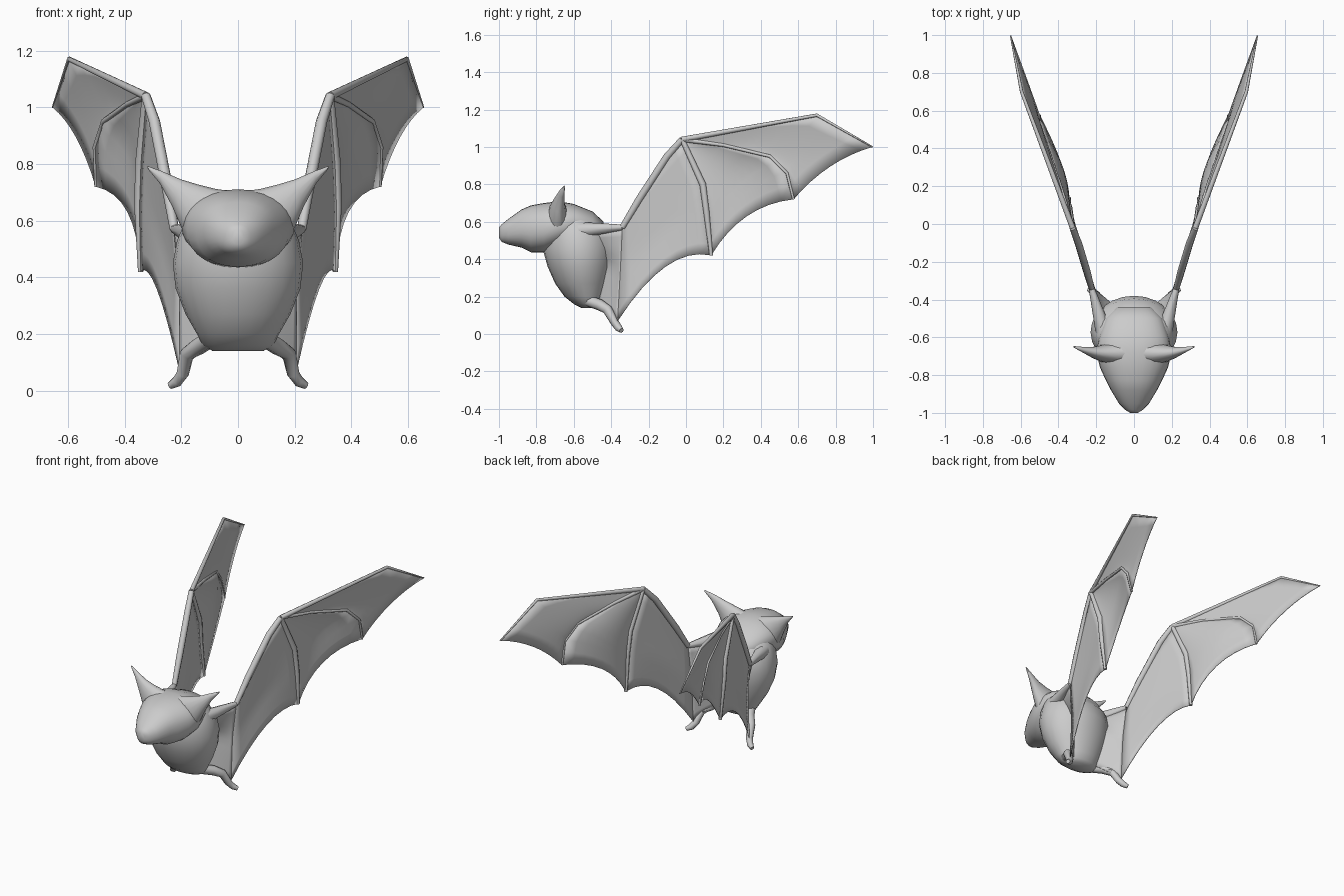
import bpy, bmesh, math
from mathutils import Vector

if "Cube" in bpy.data.objects:
    bpy.data.objects.remove(bpy.data.objects["Cube"])

grey = bpy.data.materials.new("fur_grey")
grey.diffuse_color = (0.6, 0.6, 0.6, 1)
grey.use_nodes = True
grey.node_tree.nodes["Principled BSDF"].inputs["Base Color"].default_value = grey.diffuse_color


def finish(name, bm, mirror=False, thickness=0, angle=50):
    bmesh.ops.remove_doubles(bm, verts=bm.verts, dist=0.0005)
    bmesh.ops.recalc_face_normals(bm, faces=bm.faces)
    mesh = bpy.data.meshes.new(name)
    bm.to_mesh(mesh)
    bm.free()
    mesh.materials.append(grey)
    ob = bpy.data.objects.new(name, mesh)
    bpy.context.collection.objects.link(ob)
    if thickness:
        mod = ob.modifiers.new("thickness", 'SOLIDIFY')
        mod.thickness, mod.offset = thickness, 0
    if mirror:
        mod = ob.modifiers.new("mirror", 'MIRROR')
        mod.use_mirror_merge = False
    bpy.ops.object.select_all(action='DESELECT')
    ob.select_set(True)
    bpy.context.view_layer.objects.active = ob
    bpy.ops.object.shade_smooth_by_angle(angle=math.radians(angle))
    return ob


def loft(name, rings, mirror=False, n=20, power=1.0):
    """Skin rounded rings, each (centre, half axis u, half axis v); power below 1 squares them."""
    def rounded(x):
        return math.copysign(abs(x) ** power, x)
    bm = bmesh.new()
    loops = []
    for c, u, v in rings:
        loops.append([bm.verts.new(Vector(c) + Vector(u) * rounded(math.cos(a)) + Vector(v) * rounded(math.sin(a)))
                      for a in (math.tau * i / n for i in range(n))])
    for a, b in zip(loops, loops[1:]):
        for i in range(n):
            j = (i + 1) % n
            bm.faces.new((a[i], a[j], b[j], b[i]))
    bm.faces.new(loops[0])
    bm.faces.new(loops[-1])
    return finish(name, bm, mirror)


def tube(name, path, radii, n=8):
    """Tapered limb or bone along a path."""
    pts = [Vector(p) for p in path]
    rings = []
    for i, p in enumerate(pts):
        d = (pts[min(i + 1, len(pts) - 1)] - pts[max(i - 1, 0)]).normalized()
        u = d.cross(Vector((1, 0, 0))).normalized()
        rings.append((p, u * radii[i], d.cross(u) * radii[i]))
    return loft(name, rings, True, n)


def sample(path, t):
    """Point at fraction t of a path's length."""
    pts = [Vector(p) for p in path]
    lens = [(b - a).length for a, b in zip(pts, pts[1:])]
    d = t * sum(lens)
    for a, b, l in zip(pts, pts[1:], lens):
        if d <= l + 1e-6:
            return a.lerp(b, d / l)
        d -= l
    return pts[-1]


def membrane(name, a, m, b, rows=10, cols=8):
    """Thin skin stretched between bones a and b, sagging through m."""
    bm = bmesh.new()
    grid = []
    for r in range(rows + 1):
        A, M, B = (sample(p, r / rows) for p in (a, m, b))
        row = []
        for c in range(cols + 1):
            t = c / cols
            row.append(bm.verts.new(A * (2 * t - 1) * (t - 1) + M * 4 * t * (1 - t) + B * t * (2 * t - 1)))
        grid.append(row)
    for p, q in zip(grid, grid[1:]):
        for i in range(cols):
            bm.faces.new((p[i], p[i + 1], q[i + 1], q[i]))
    return finish(name, bm, True, 0.005)


# Body: height, front y, back y, half width
body = [(.14, -.56, -.47, .09), (.16, -.60, -.45, .125), (.20, -.65, -.43, .145),
        (.27, -.70, -.41, .185), (.36, -.74, -.39, .22), (.45, -.765, -.38, .23),
        (.53, -.76, -.395, .215), (.60, -.74, -.45, .185), (.65, -.70, -.52, .13), (.685, -.66, -.60, .05)]
loft("body", [((0, (f + k) / 2, z), (w, 0, 0), (0, (k - f) / 2, 0)) for z, f, k, w in body], n=24)

# Head: y, top z, bottom z, half width
head = [(-1, .57, .515, .02), (-.985, .587, .492, .045), (-.95, .615, .478, .08), (-.88, .665, .462, .122),
        (-.83, .687, .437, .148), (-.76, .70, .435, .18), (-.68, .71, .46, .20), (-.60, .695, .50, .185),
        (-.50, .655, .50, .15), (-.44, .60, .52, .09)]
loft("head", [((0, y, (t + b) / 2), (w, 0, 0), (0, 0, (t - b) / 2)) for y, t, b, w in head], n=28, power=.9)

# Ears: upper edge x z, lower edge x z, y, half depth
ear = [(0, .70, .06, .50, -.68, .07), (.08, .712, .15, .52, -.685, .06), (.14, .727, .2, .575, -.685, .045),
       (.20, .745, .232, .65, -.68, .03), (.27, .775, .275, .73, -.665, .015), (.32, .793, .318, .782, -.65, .004)]
loft("ear", [(((a + c) / 2, y, (b + d) / 2), ((a - c) / 2, 0, (b - d) / 2), (0, r, 0))
             for a, b, c, d, y, r in ear], True, 14)

# Wing bones
wrist = (.325, -.02, 1.04)
elbow = (.225, -.34, .57)
forearm = [elbow, (.25, -.25, .72), (.295, -.10, .95), wrist]
finger_1 = [wrist, (.595, .70, 1.17), (.653, .997, 1.0)]
finger_2 = [wrist, (.39, .2, 1.01), (.475, .45, .95), (.505, .54, .86), (.5, .575, .72)]
finger_3 = [wrist, (.345, .09, .80), (.35, .11, .65), (.343, .135, .42)]
tube("upper_arm", [(.15, -.60, .55), (.18, -.50, .56), elbow], (.05, .035, .015))
tube("forearm", forearm, (.016, .02, .02, .017))
tube("leading_finger", finger_1, (.015, .009, .004))
tube("middle_finger", finger_2, (.013, .01, .009, .008, .007))
tube("rear_finger", finger_3, (.014, .018, .016, .01))

# Wing skin
foot = (.205, -.365, .07)
flank = [elbow, (.205, -.35, .35), foot]
membrane("tip_skin", finger_1, [wrist, (.47, .42, 1.04), (.57, .77, .895)], finger_2)
membrane("middle_skin", finger_2, [wrist, (.375, .29, .835), (.388, .325, .63)], finger_3)
membrane("arm_skin", finger_3, [(.27, -.19, .82), (.275, -.12, .55), (.285, -.11, .36)], flank)
membrane("flank_skin", flank, [(.195, -.42, .56), (.165, -.38, .36), (.15, -.42, .12)],
         [(.16, -.50, .55), (.12, -.42, .38), (.09, -.47, .16)])

# Legs and feet
tube("leg", [(.10, -.53, .18), (.14, -.46, .155), (.18, -.42, .13), (.195, -.38, .06),
             (.215, -.36, .032), (.24, -.345, .018)], (.03, .03, .026, .022, .02, .013))
